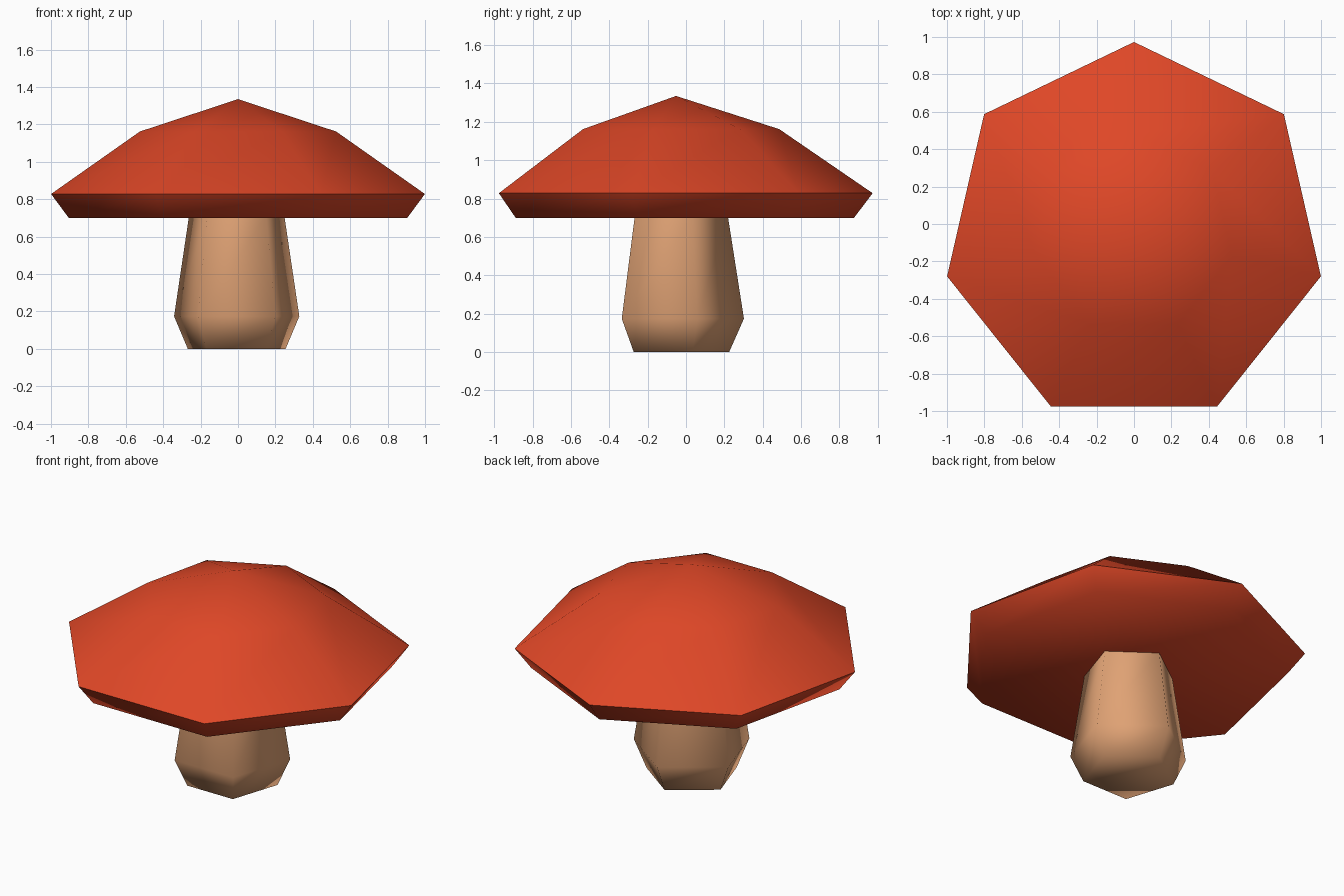
import bpy, bmesh, math

if "Cube" in bpy.data.objects:
    bpy.data.objects.remove(bpy.data.objects["Cube"])


def material(name, rgb):
    m = bpy.data.materials.new(name)
    m.diffuse_color = (*rgb, 1.0)
    m.use_nodes = True
    m.node_tree.nodes["Principled BSDF"].inputs["Base Color"].default_value = m.diffuse_color
    return m


def lathe(name, sides, profile, centre, mat):
    """Closed low-poly turned form with one corner pointing to +y; radius 0 makes a tip."""
    bm = bmesh.new()
    cx, cy = centre
    rings = []
    for r, z in profile:
        if r == 0:
            rings.append([bm.verts.new((cx, cy, z))] * sides)
            continue
        angles = [math.pi / 2 + 2 * math.pi * i / sides for i in range(sides)]
        rings.append([bm.verts.new((cx + r * math.cos(a), cy + r * math.sin(a), z))
                      for a in angles])
    for low, high in zip(rings, rings[1:]):
        for i in range(sides):
            j = (i + 1) % sides
            quad = [low[i], low[j], high[j], high[i]]
            bm.faces.new(list(dict.fromkeys(quad)))
    bm.faces.new(rings[0][::-1])
    if profile[-1][0] > 0:
        bm.faces.new(rings[-1])
    bmesh.ops.recalc_face_normals(bm, faces=bm.faces)
    mesh = bpy.data.meshes.new(name)
    bm.to_mesh(mesh)
    bm.free()
    mesh.materials.append(mat)
    obj = bpy.data.objects.new(name, mesh)
    bpy.context.collection.objects.link(obj)
    bpy.ops.object.select_all(action='DESELECT')
    obj.select_set(True)
    bpy.context.view_layer.objects.active = obj
    bpy.ops.object.shade_smooth_by_angle(angle=math.radians(80))
    return obj


red = material("cap red", (0.74, 0.063, 0.02))
tan = material("stem tan", (0.74, 0.36, 0.175))

# Seven-sided cap with a sharp rim, flat underside and pointed top
lathe("cap", 7, [(0.928, 0.70), (1.025, 0.828), (0.538, 1.162), (0, 1.335)],
      (0, -0.052), red)

# Five-sided stem, bulging near the foot and tapering up into the cap
lathe("stem", 5, [(0.275, 0), (0.352, 0.174), (0.268, 0.71)],
      (-0.007, -0.05), tan)
